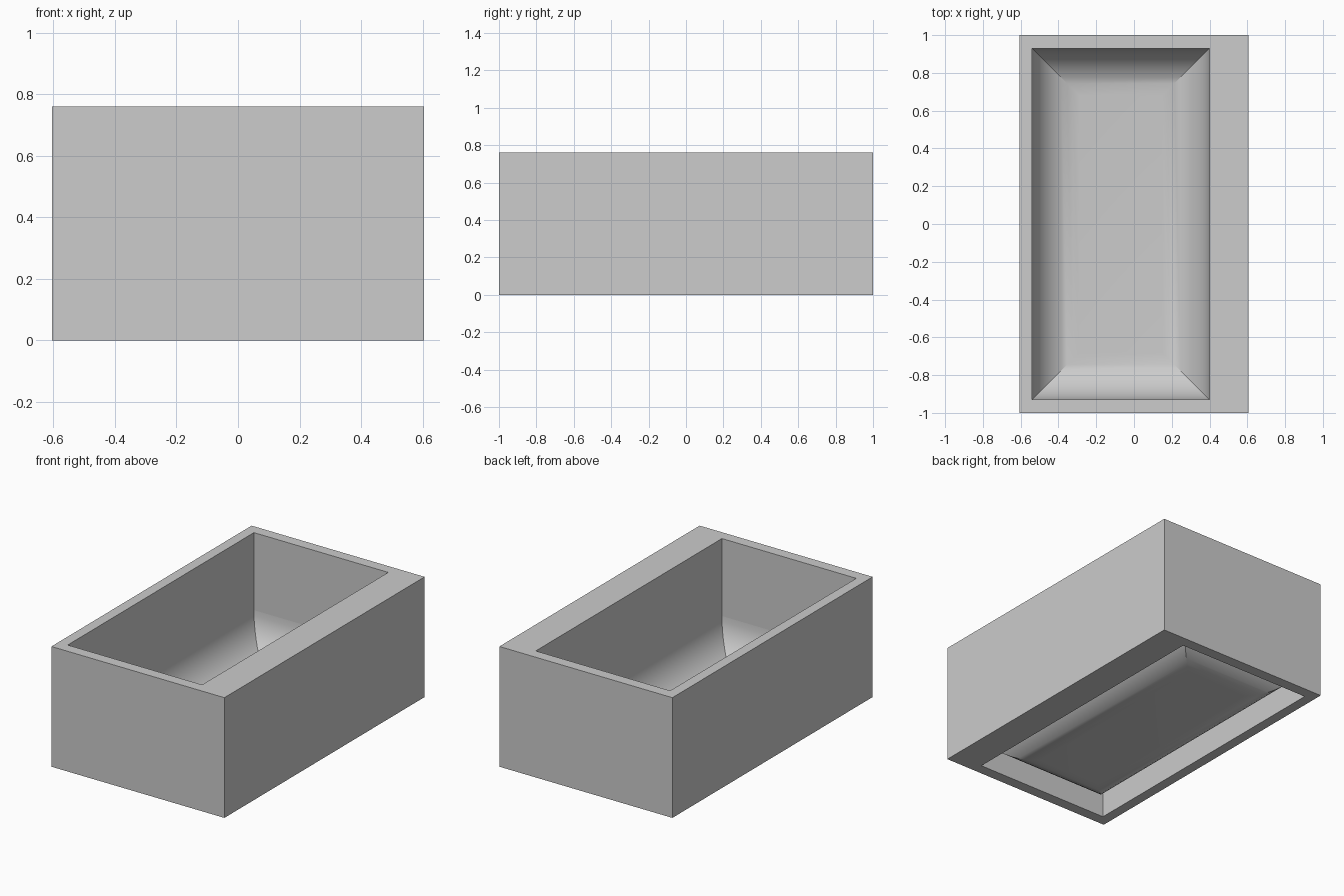
import bpy, bmesh, math

if "Cube" in bpy.data.objects:
    bpy.data.objects.remove(bpy.data.objects["Cube"])

grey = bpy.data.materials.new("light_grey")
grey.diffuse_color = (0.604, 0.604, 0.604, 1)
grey.use_nodes = True
grey.node_tree.nodes["Principled BSDF"].inputs["Base Color"].default_value = grey.diffuse_color

HX, HY, H = 0.605, 1.0, 0.76              # outer half sizes and height
X0, X1, Y0, Y1 = -0.54, 0.40, -0.93, 0.93  # off-centre opening
R, FLOOR, STEPS = 0.25, 0.02, 12          # rounding of the basin floor


def loop(bm, x0, x1, y0, y1, z):
    return [bm.verts.new((x, y, z)) for x, y in ((x0, y0), (x1, y0), (x1, y1), (x0, y1))]


def bridge(bm, a, b):
    for i in range(4):
        j = (i + 1) % 4
        bm.faces.new((a[i], a[j], b[j], b[i]))


def finish(bm, name):
    mesh = bpy.data.meshes.new(name)
    bm.to_mesh(mesh)
    bm.free()
    mesh.materials.append(grey)
    ob = bpy.data.objects.new(name, mesh)
    bpy.context.collection.objects.link(ob)
    return ob


# Outer casing: a block with a straight rectangular opening right through
bm = bmesh.new()
rings = [loop(bm, -HX, HX, -HY, HY, 0), loop(bm, -HX, HX, -HY, HY, H),
         loop(bm, X0, X1, Y0, Y1, H), loop(bm, X0, X1, Y0, Y1, 0)]
for i in range(4):
    bridge(bm, rings[i], rings[(i + 1) % 4])
bmesh.ops.recalc_face_normals(bm, faces=bm.faces)
finish(bm, "casing")

# Basin floor: a thin sheet curving from the walls to a flat bottom, mitred corners
bm = bmesh.new()
prev = None
for k in range(STEPS + 1):
    a = math.pi / 2 * k / STEPS
    t, z = R * (1 - math.cos(a)), FLOOR + R * (1 - math.sin(a))
    ring = loop(bm, X0 + t, X1 - t, Y0 + t, Y1 - t, z)
    if prev:
        bridge(bm, prev, ring)
    prev = ring
bm.faces.new(prev)
basin = finish(bm, "basin_floor")

bpy.context.view_layer.objects.active = basin
basin.select_set(True)
bpy.ops.object.shade_smooth_by_angle(angle=math.radians(25))
